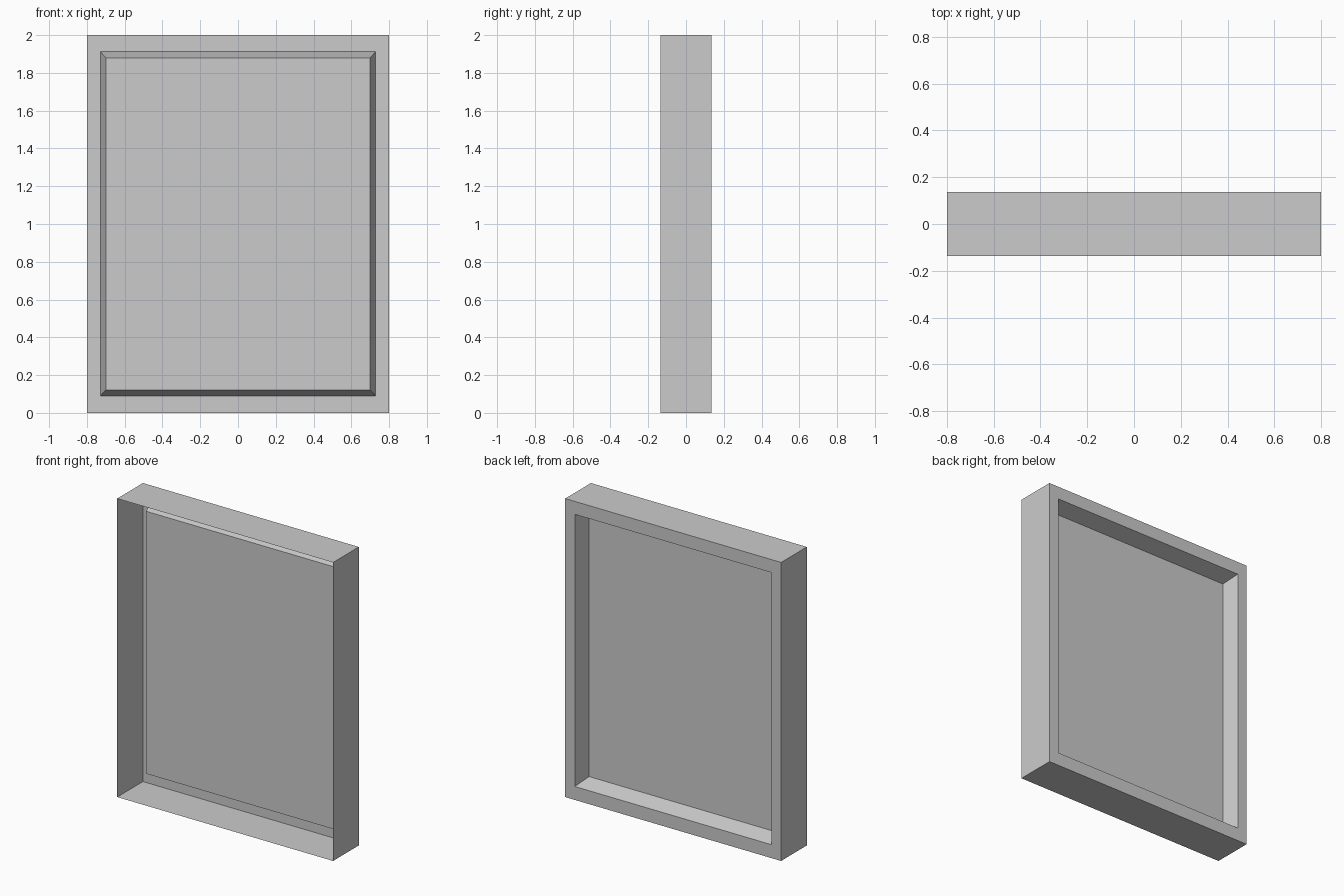
import bpy
import bmesh

if "Cube" in bpy.data.objects:
    bpy.data.objects.remove(bpy.data.objects["Cube"])

DEPTH = 0.136      # half depth of the tray
RECESS = 0.11      # how far the panel is pushed in from the back


def ring(bm, half_width, z_low, z_high, y):
    """Rectangular loop of vertices facing along y."""
    corners = [(-half_width, z_low), (half_width, z_low),
               (half_width, z_high), (-half_width, z_high)]
    return [bm.verts.new((x, y, z)) for x, z in corners]


def bridge(bm, a, b):
    """Join two rectangular loops with four faces."""
    for i in range(4):
        j = (i + 1) % 4
        bm.faces.new((a[i], a[j], b[j], b[i]))


bm = bmesh.new()
# Open front edge, back edge, rim opening, recessed panel edge
loops = [ring(bm, 0.80, 0.0, 2.0, -DEPTH),
         ring(bm, 0.80, 0.0, 2.0, DEPTH),
         ring(bm, 0.729, 0.09, 1.913, DEPTH),
         ring(bm, 0.70, 0.122, 1.88, DEPTH - RECESS)]
# Outer walls, flat back rim and sloping recess walls
for a, b in zip(loops, loops[1:]):
    bridge(bm, a, b)
# Recessed back panel
bm.faces.new(loops[-1])
bm.normal_update()
# Panel faces the back, like the rim
for f in bm.faces:
    if len(set(f.verts) & set(loops[-1])) == 4 and f.normal.y < 0:
        f.normal_flip()

mesh = bpy.data.meshes.new("recessed_panel_frame")
bm.to_mesh(mesh)
bm.free()
frame = bpy.data.objects.new("recessed_panel_frame", mesh)
bpy.context.collection.objects.link(frame)
